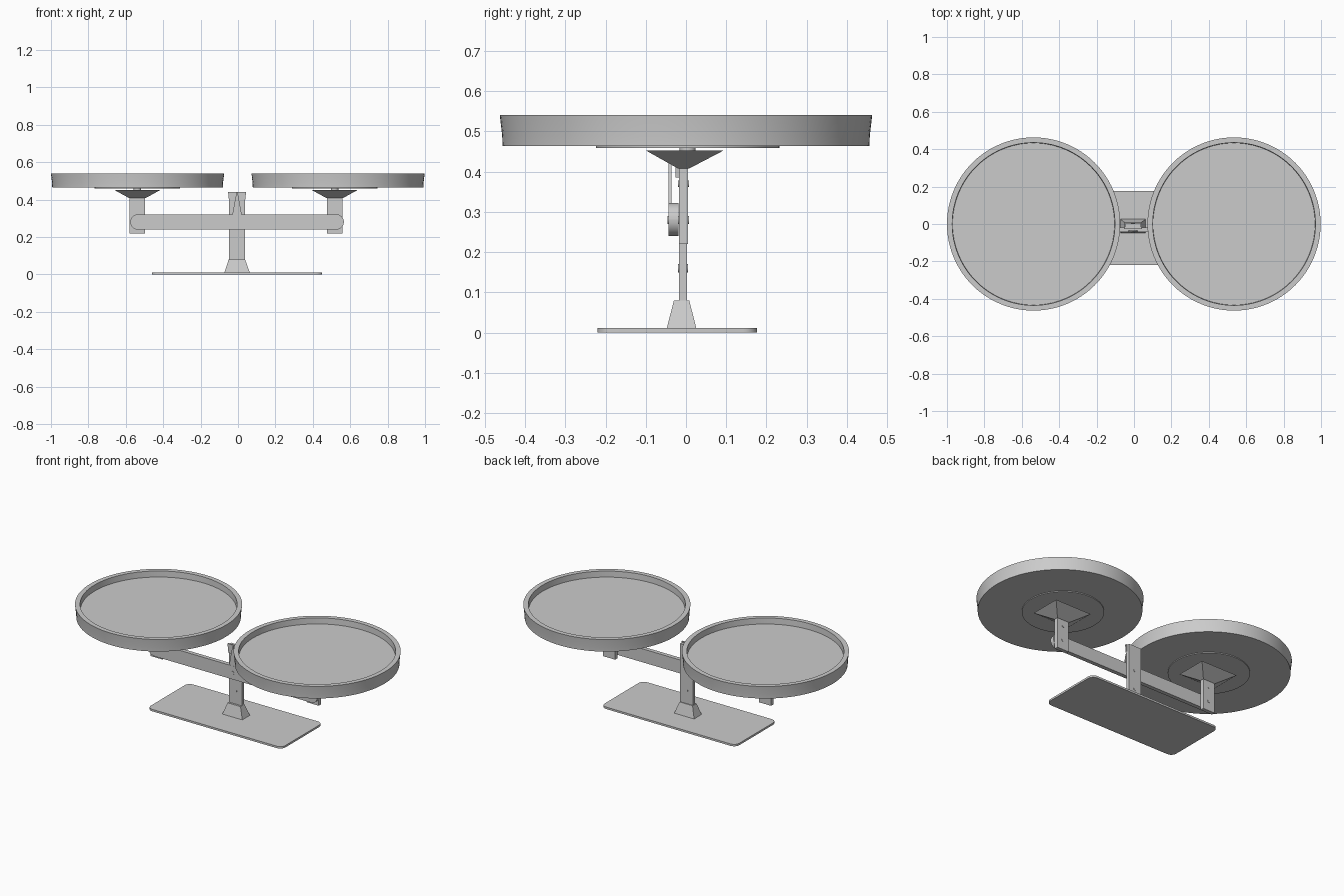
import bpy, bmesh, math

if "Cube" in bpy.data.objects:
    bpy.data.objects.remove(bpy.data.objects["Cube"])

CX = -0.005           # centre line of post and beam
PANS = {"left": -0.537, "right": 0.535}
HANGERS = {"left": -0.538, "right": 0.517}


def finish(name, bm, smooth=False):
    bmesh.ops.recalc_face_normals(bm, faces=bm.faces)
    me = bpy.data.meshes.new(name)
    bm.to_mesh(me)
    bm.free()
    ob = bpy.data.objects.new(name, me)
    bpy.context.collection.objects.link(ob)
    if smooth:
        bpy.context.view_layer.objects.active = ob
        ob.select_set(True)
        bpy.ops.object.shade_smooth_by_angle(angle=math.radians(30))
        ob.select_set(False)
    return ob


def loft(name, lower, upper, smooth=False):
    """Solid between two matching closed outlines."""
    bm = bmesh.new()
    a = [bm.verts.new(p) for p in lower]
    b = [bm.verts.new(p) for p in upper]
    n = len(a)
    bm.faces.new(a[::-1])
    bm.faces.new(b)
    for i in range(n):
        j = (i + 1) % n
        bm.faces.new((a[i], a[j], b[j], b[i]))
    return finish(name, bm, smooth)


def rect(x0, x1, y0, y1, z):
    return [(x0, y0, z), (x1, y0, z), (x1, y1, z), (x0, y1, z)]


def box(name, x0, x1, y0, y1, z0, z1):
    return loft(name, rect(x0, x1, y0, y1, z0), rect(x0, x1, y0, y1, z1))


def rounded(u0, u1, v0, v1, r, steps):
    """Rounded rectangle outline in 2D."""
    pts = []
    corners = ((u1 - r, v1 - r), (u0 + r, v1 - r), (u0 + r, v0 + r), (u1 - r, v0 + r))
    for k, (u, v) in enumerate(corners):
        for s in range(steps + 1):
            t = math.pi / 2 * (k + s / steps)
            pts.append((u + r * math.cos(t), v + r * math.sin(t)))
    return pts


def plate_xz(name, outline, y0, y1, smooth=False):
    """Upright plate from an x,z outline."""
    return loft(name, [(x, y0, z) for x, z in outline],
                [(x, y1, z) for x, z in outline], smooth)


def lathe(name, profile, x, y, n=96):
    """Closed turned solid, profile starts and ends on the axis."""
    bm = bmesh.new()
    rings = []
    for r, z in profile:
        if r == 0:
            rings.append([bm.verts.new((x, y, z))] * n)
        else:
            rings.append([bm.verts.new((x + r * math.cos(i * math.tau / n),
                                        y + r * math.sin(i * math.tau / n), z))
                          for i in range(n)])
    for a, b in zip(rings, rings[1:]):
        for i in range(n):
            j = (i + 1) % n
            bm.faces.new(list(dict.fromkeys((a[i], a[j], b[j], b[i]))))
    return finish(name, bm, True)


def pin(name, x, z, y0, y1, r=0.010):
    outline = [(x + r * math.cos(i * math.tau / 16), z + r * math.sin(i * math.tau / 16))
               for i in range(16)]
    return plate_xz(name, outline, y0, y1, True)


# Base plate with rounded corners
base = rounded(-0.46, 0.45, -0.22, 0.177, 0.035, 6)
loft("base_plate", [(x, y, 0) for x, y in base], [(x, y, 0.012) for x, y in base], True)

# Tapered foot and post
loft("post_foot", rect(-0.073, 0.063, -0.048, 0.026, 0.01),
     rect(-0.05, 0.038, -0.03, 0.008, 0.08))
box("post", -0.048, 0.038, -0.018, 0.003, 0.07, 0.435)

# Flared dial plate at the top of the post
plate_xz("dial_plate", [(-0.047, 0.385), (0.037, 0.385), (0.043, 0.44), (-0.053, 0.44)],
         -0.026, -0.017)

# Balance beam with round ends, and its pointer
plate_xz("beam", rounded(-0.576, 0.566, 0.24, 0.322, 0.041, 10), -0.044, -0.019, True)
plate_xz("pointer", [(CX - 0.026, 0.315), (CX + 0.026, 0.315),
                     (CX + 0.003, 0.44), (CX - 0.003, 0.44)], -0.043, -0.036)

# Pivot pins
pin("beam_pivot", CX, 0.28, -0.046, 0.005)
pin("post_screw", CX, 0.16, -0.020, 0.005)

for side, hx in HANGERS.items():
    # Hanger strip with pins
    box(side + "_hanger", hx - 0.041, hx + 0.041, -0.018, 0.005, 0.22, 0.412)
    pin(side + "_hanger_pivot", hx, 0.28, -0.046, 0.007)
    pin(side + "_hanger_screw", hx, 0.37, -0.020, 0.007, 0.008)
    # Inverted pyramid bracket under the pan
    loft(side + "_bracket", rect(hx - 0.043, hx + 0.043, -0.020, 0.008, 0.408),
         rect(hx - 0.125, hx + 0.125, -0.100, 0.094, 0.453))
    # Pan with raised rim and support disc
    px = PANS[side]
    lathe(side + "_support_disc", [(0, 0.450), (0.02, 0.450), (0.02, 0.459), (0.228, 0.459),
                                   (0.228, 0.467), (0, 0.467)], hx, 0.004, 64)
    lathe(side + "_pan", [(0, 0.464), (0.456, 0.464), (0.457, 0.490), (0.463, 0.541),
                          (0.435, 0.541), (0.433, 0.505), (0, 0.505)], px, 0.0)
